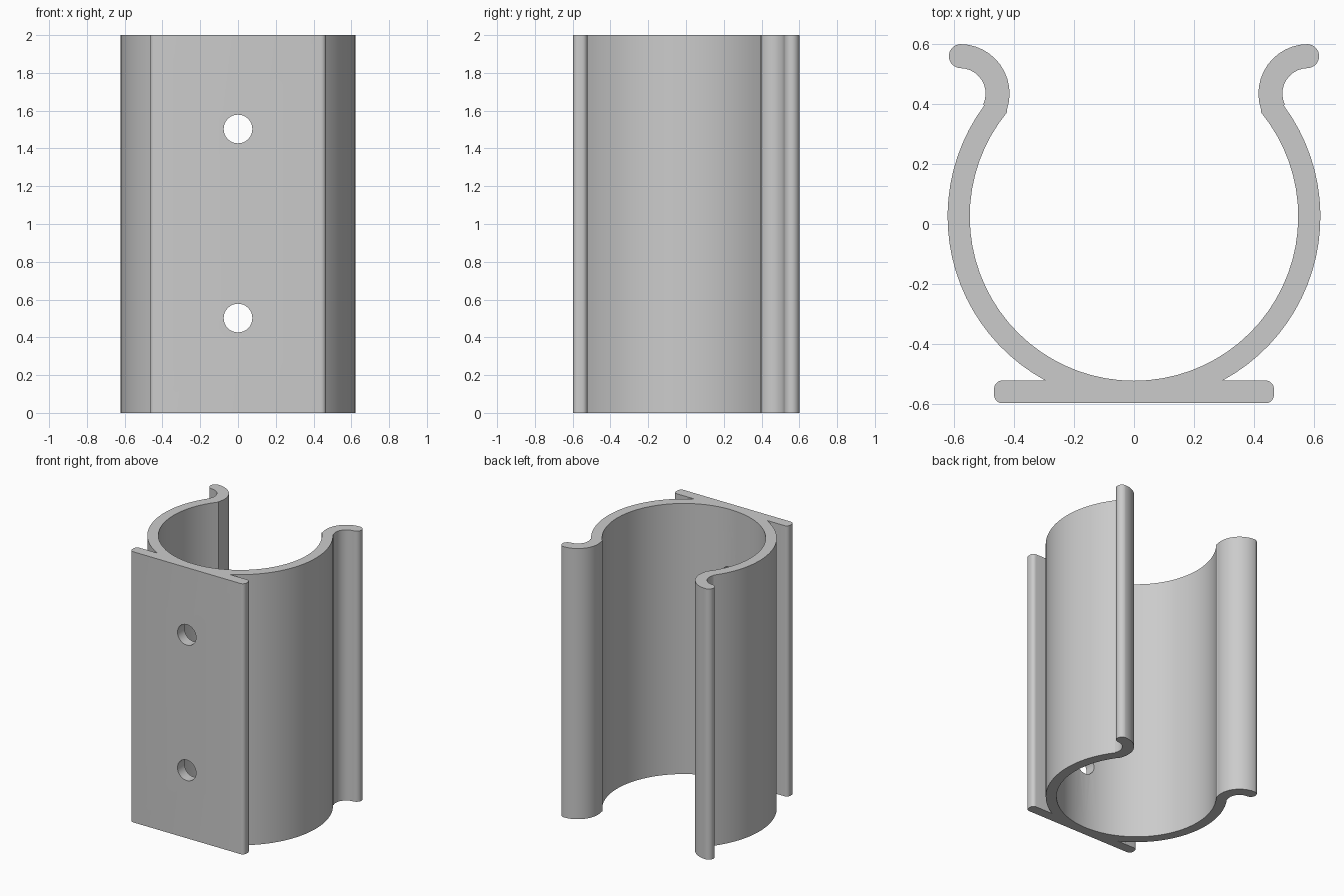
import bpy
import bmesh
from math import sin, cos, radians, pi
from mathutils import Matrix

cube = bpy.data.objects.get("Cube")
if cube:
    bpy.data.objects.remove(cube, do_unlink=True)

HEIGHT = 2.0
RING_Y = 0.025       # centre of the round clip
PLATE_FRONT, PLATE_BACK, PLATE_SIDE = -0.598, -0.522, 0.467


def arc(cx, cy, r, start, end, steps):
    """Points on an arc, angles in degrees."""
    angles = [radians(start + (end - start) * i / steps) for i in range(steps + 1)]
    return [(cx + r * cos(a), cy + r * sin(a)) for a in angles]


grey = bpy.data.materials.new("light_grey")
grey.use_nodes = True
grey.diffuse_color = (0.6, 0.6, 0.6, 1)
grey.node_tree.nodes["Principled BSDF"].inputs["Base Color"].default_value = (0.6, 0.6, 0.6, 1)

# Left half of the cross-section, from the plate front round to the inner wall
corner = 0.028
half = arc(PLATE_SIDE - corner, PLATE_FRONT + corner, corner, -90, 0, 5)   # plate edge
half += arc(PLATE_SIDE - corner, PLATE_BACK - corner, corner, 0, 90, 5)
half += arc(0, RING_Y, 0.622, -61.6, 36.5, 22)                             # outer wall
half += arc(0.58, 0.435, 0.085, 205, 90, 10)                               # lip, outside
half += arc(0.578, 0.56, 0.04, -80, 80, 8)                                 # rounded lip end
half += arc(0.58, 0.435, 0.165, 90, 199, 12)                               # lip, inside
half += arc(0, RING_Y, 0.548, 39.5, -90, 26)                               # inner wall
outline = half + [(-x, y) for x, y in reversed(half[:-1])]

# Extruded clip body
bm = bmesh.new()
base = bm.faces.new([bm.verts.new((x, y, 0)) for x, y in outline])
top = bmesh.ops.extrude_face_region(bm, geom=[base])
bmesh.ops.translate(bm, vec=(0, 0, HEIGHT),
                    verts=[g for g in top["geom"] if isinstance(g, bmesh.types.BMVert)])
bmesh.ops.recalc_face_normals(bm, faces=bm.faces)
mesh = bpy.data.meshes.new("clip_body")
bm.to_mesh(mesh)
bm.free()
mesh.materials.append(grey)
body = bpy.data.objects.new("clip_body", mesh)
bpy.context.collection.objects.link(body)

# Screw holes through the plate
bm = bmesh.new()
for z in (0.502, 1.503):
    bmesh.ops.create_cone(bm, cap_ends=True, segments=32, radius1=0.076, radius2=0.076, depth=0.3,
                          matrix=Matrix.Translation((0, -0.56, z)) @ Matrix.Rotation(pi / 2, 4, "X"))
cut_mesh = bpy.data.meshes.new("hole_cutter")
bm.to_mesh(cut_mesh)
bm.free()
cut_mesh.materials.append(grey)
cutter = bpy.data.objects.new("hole_cutter", cut_mesh)
cutter.hide_render = True
bpy.context.collection.objects.link(cutter)

holes = body.modifiers.new("screw_holes", "BOOLEAN")
holes.operation = "DIFFERENCE"
holes.solver = "EXACT"
holes.object = cutter
bpy.ops.object.select_all(action="DESELECT")
body.select_set(True)
bpy.context.view_layer.objects.active = body
bpy.ops.object.modifier_apply(modifier=holes.name)
bpy.data.objects.remove(cutter, do_unlink=True)

# Smooth curved walls, crisp edges
bpy.ops.object.shade_smooth_by_angle(angle=radians(30))
